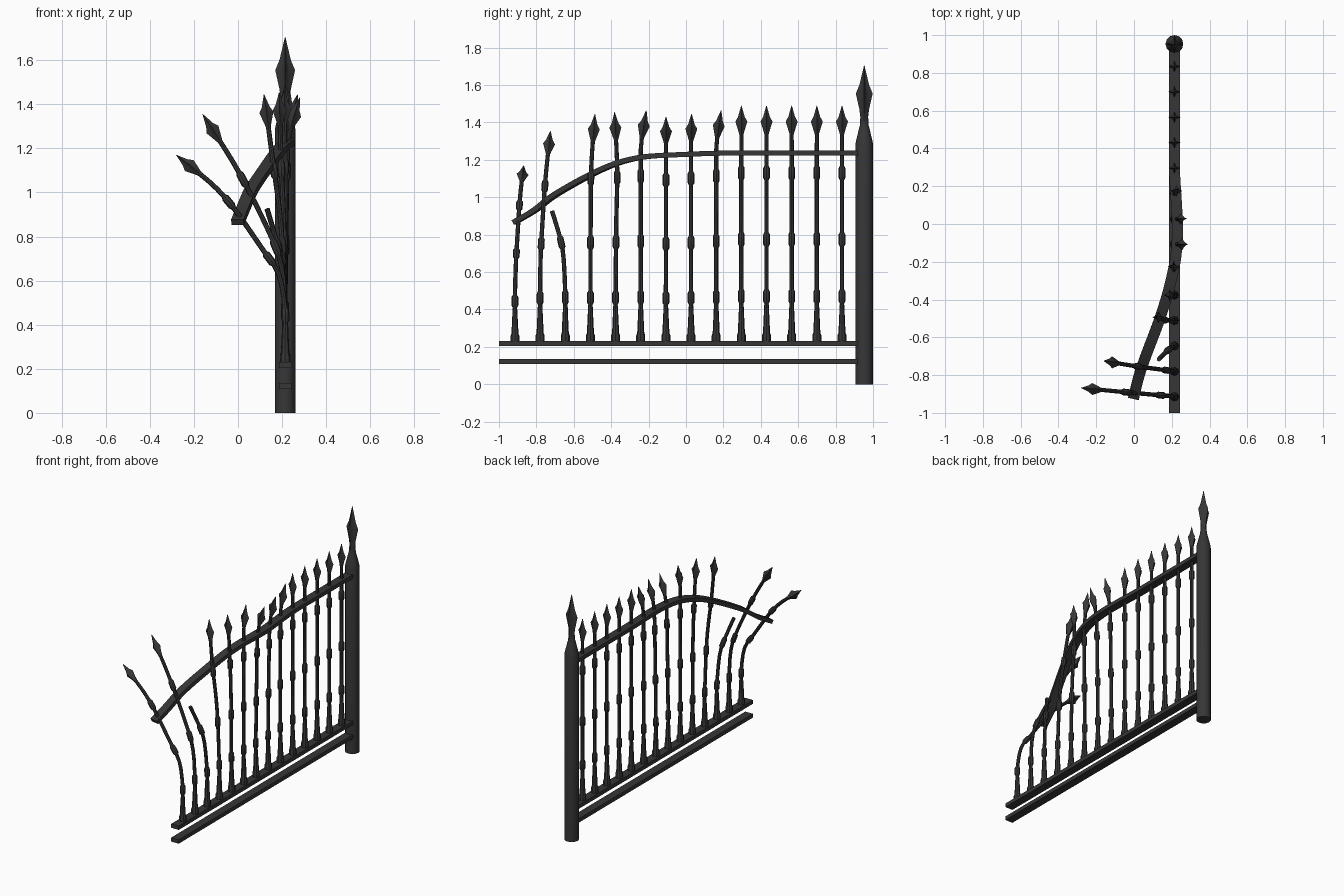
import bpy, bmesh, math
from mathutils import Vector

if "Cube" in bpy.data.objects:
    bpy.data.objects.remove(bpy.data.objects["Cube"])

iron = bpy.data.materials.new("dark iron")
iron.diffuse_color = (0.037, 0.037, 0.037, 1)
iron.use_nodes = True
iron.node_tree.nodes["Principled BSDF"].inputs["Base Color"].default_value = iron.diffuse_color
X0 = 0.214      # plane of the fence


def smooth_path(pts, step=16):
    """Catmull-Rom samples through the points, with running lengths."""
    p = [Vector(q) for q in pts]
    p = [2 * p[0] - p[1]] + p + [2 * p[-1] - p[-2]]
    out = []
    for i in range(1, len(p) - 2):
        a, b, c, d = p[i - 1:i + 3]
        for k in range(step):
            t = k / step
            out.append(0.5 * (2 * b + (c - a) * t + (2 * a - 5 * b + 4 * c - d) * t * t
                              + (3 * b - a - 3 * c + d) * t ** 3))
    out.append(p[-2])
    lens = [0.0]
    for a, b in zip(out, out[1:]):
        lens.append(lens[-1] + (b - a).length)
    return out, lens


def at_length(path, lens, s):
    s = min(max(s, 0), lens[-1])
    for i in range(len(lens) - 1):
        if s <= lens[i + 1] + 1e-9:
            t = (s - lens[i]) / max(lens[i + 1] - lens[i], 1e-9)
            return path[i].lerp(path[i + 1], t), (path[i + 1] - path[i]).normalized()


def build(name, rings):
    """Skin a list of rings and cap the ends."""
    bm = bmesh.new()
    rows = [[bm.verts.new(v) for v in r] for r in rings]
    n = len(rows[0])
    for a, b in zip(rows, rows[1:]):
        for k in range(n):
            bm.faces.new((a[k], a[(k + 1) % n], b[(k + 1) % n], b[k]))
    bm.faces.new(rows[0])
    bm.faces.new(rows[-1])
    bmesh.ops.recalc_face_normals(bm, faces=bm.faces)
    me = bpy.data.meshes.new(name)
    bm.to_mesh(me)
    bm.free()
    me.materials.append(iron)
    ob = bpy.data.objects.new(name, me)
    bpy.context.collection.objects.link(ob)
    bpy.ops.object.select_all(action='DESELECT')
    ob.select_set(True)
    bpy.context.view_layer.objects.active = ob
    bpy.ops.object.shade_smooth_by_angle(angle=math.radians(35))
    return ob


def bar(name, pts, profile, n, total):
    """Sweep (height, radius, star) stations along a path; star < 1 pinches into four blades."""
    path, lens = smooth_path(pts)
    z0, rings = profile[0][0], []
    stations = []
    for (za, ra, sa), (zb, rb, sb) in zip(profile, profile[1:]):
        cuts = max(1, round((zb - za) / 0.06)) if len(pts) > 2 else 1
        for k in range(cuts):
            t = k / cuts
            stations.append((za + (zb - za) * t, ra + (rb - ra) * t, sa + (sb - sa) * t))
    stations.append(profile[-1])
    for z, r, star in stations:
        c, t = at_length(path, lens, (z - z0) / total * lens[-1])
        v = t.cross(Vector((1, 0, 0))).normalized()
        u = v.cross(t)
        ring = []
        for k in range(n):
            a = 2 * math.pi * k / n
            rr = r if k % (n // 4) == 0 else r * star
            ring.append(c + rr * (math.cos(a) * u + math.sin(a) * v))
        rings.append(ring)
    return build(name, rings)


def rail(name, pts, w=0.058, h=0.027):
    path, _ = smooth_path(pts, 6 if len(pts) > 2 else 1)
    rings = []
    for i, c in enumerate(path):
        t = (path[min(i + 1, len(path) - 1)] - path[max(i - 1, 0)]).normalized()
        u = t.cross(Vector((0, 0, 1))).normalized()
        v = u.cross(t)
        rings.append([c + u * w / 2 * a + v * h / 2 * b
                      for a, b in ((-1, -1), (1, -1), (1, 1), (-1, 1))])
    return build(name, rings)


# Corner post with spear finial
post = [(0, .047, 1), (1.285, .047, 1), (1.31, .042, 1), (1.375, .026, 1), (1.385, .023, 1),
        (1.43, .021, .9), (1.47, .026, .7), (1.555, .045, .45), (1.60, .026, .5), (1.705, .001, 1)]
bar("corner_post", [(X0, .953, 0), (X0, .953, 1.705)], post, 12, 1.705)

# Straight lower rails and bent top rail
rail("bottom_rail", [(X0, -1, .121), (X0, .94, .121)])
rail("lower_rail", [(X0, -1, .217), (X0, .94, .217)])
rail("top_rail", [(X0, .94, 1.237), (X0, .6, 1.237), (X0, .3, 1.237), (.224, .12, 1.234),
                  (.231, -.03, 1.228), (.223, -.16, 1.222), (.205, -.26, 1.21), (.175, -.38, 1.178),
                  (.13, -.52, 1.115), (.062, -.7, 1.013), (.025, -.81, .93), (-.002, -.92, .865)])

# Baluster profile: foot, three collars, pointed finial
baluster = [(.225, .024, 1), (.262, .024, 1), (.275, .019, 1), (.42, .0125, 1)]
for zc in (.47, .775, 1.13):
    baluster += [(zc - .038, .0115, 1), (zc - .026, .018, 1), (zc + .026, .018, 1), (zc + .038, .0115, 1)]
broken = [s for s in baluster if s[0] < .9] + [(.96, .012, 1)]
baluster += [(1.335, .011, 1), (1.35, .015, .9), (1.405, .032, .42), (1.43, .018, .5), (1.49, .001, 1)]

# Upper path points of the bent balusters, keyed by index from the post
bends = {
    5: [(X0, .162, 1.15), (.216, .165, 1.3), (.235, .188, 1.465)],
    6: [(.222, .027, 1.1), (.232, .027, 1.28), (.27, .03, 1.445)],
    7: [(.222, -.107, 1.1), (.234, -.107, 1.27), (.28, -.107, 1.43)],
    8: [(X0, -.242, 1.1), (.212, -.24, 1.28), (.21, -.212, 1.465)],
    9: [(.208, -.373, .85), (.195, -.368, 1.15), (.187, -.382, 1.455)],
    10: [(.195, -.51, .85), (.157, -.507, 1.15), (.118, -.487, 1.445)],
    11: [(.198, -.655, .68), (.172, -.675, .79), (.132, -.716, .925)],
    12: [(.2, -.778, .65), (.155, -.772, .79), (.005, -.752, 1.09), (-.16, -.725, 1.355)],
    13: [(.185, -.91, .63), (.12, -.905, .73), (-.07, -.888, .99), (-.28, -.868, 1.17)],
}
for i in range(14):
    y = .834 - .1345 * i
    if i in bends:
        pts = [(X0, y, .225), (X0, y, .36), (.213, y, .48)] + bends[i]
    else:
        pts = [(X0, y, .225), (X0, y, 1.49)]
    prof = broken if i == 11 else baluster
    bar(f"baluster_{i + 1}", pts, prof, 8, prof[-1][0] - .225)
